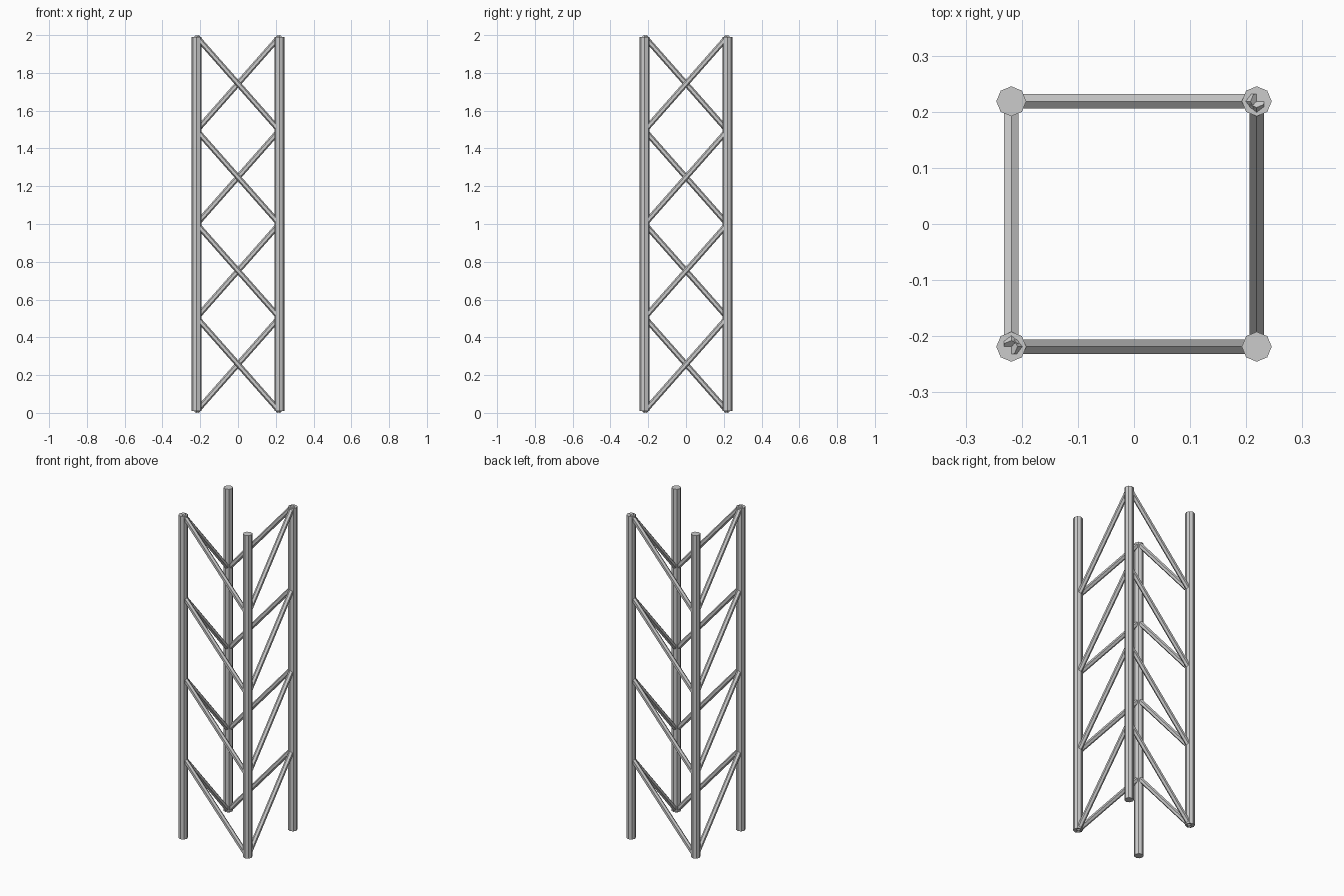
import bpy, bmesh
from mathutils import Vector, Matrix

if "Cube" in bpy.data.objects:
    bpy.data.objects.remove(bpy.data.objects["Cube"])

HALF = 0.2187     # post centre offset
POST_R = 0.0267
BRACE_R = 0.0147
Z0, Z1 = 0.0096, 1.9904
BAYS = 4


def rod(name, a, b, radius, sides):
    """Flat-shaded prism running from a to b."""
    a, b = Vector(a), Vector(b)
    d = b - a
    bm = bmesh.new()
    bmesh.ops.create_cone(bm, cap_ends=True, segments=sides,
                          radius1=radius, radius2=radius, depth=d.length)
    rot = Matrix() if d.xy.length < 1e-6 else d.to_track_quat('Z', 'Y').to_matrix().to_4x4()
    bm.transform(Matrix.Translation((a + b) / 2) @ rot)
    me = bpy.data.meshes.new(name)
    bm.to_mesh(me)
    bm.free()
    ob = bpy.data.objects.new(name, me)
    bpy.context.collection.objects.link(ob)


# Four upright posts
corners = {"front_left": (-HALF, -HALF), "front_right": (HALF, -HALF),
           "back_right": (HALF, HALF), "back_left": (-HALF, HALF)}
for name, (x, y) in corners.items():
    rod(f"{name}_post", (x, y, Z0), (x, y, Z1), POST_R, 8)

# Diagonal braces: each rises from a low corner to a high corner, one per bay
sides = {"front": ("front_right", "front_left"), "right": ("front_right", "back_right"),
         "back": ("back_left", "back_right"), "left": ("back_left", "front_left")}
step = (Z1 - Z0) / BAYS
for name, (low, high) in sides.items():
    for i in range(BAYS):
        z = Z0 + i * step
        rod(f"{name}_brace_{i + 1}", (*corners[low], z), (*corners[high], z + step), BRACE_R, 6)
